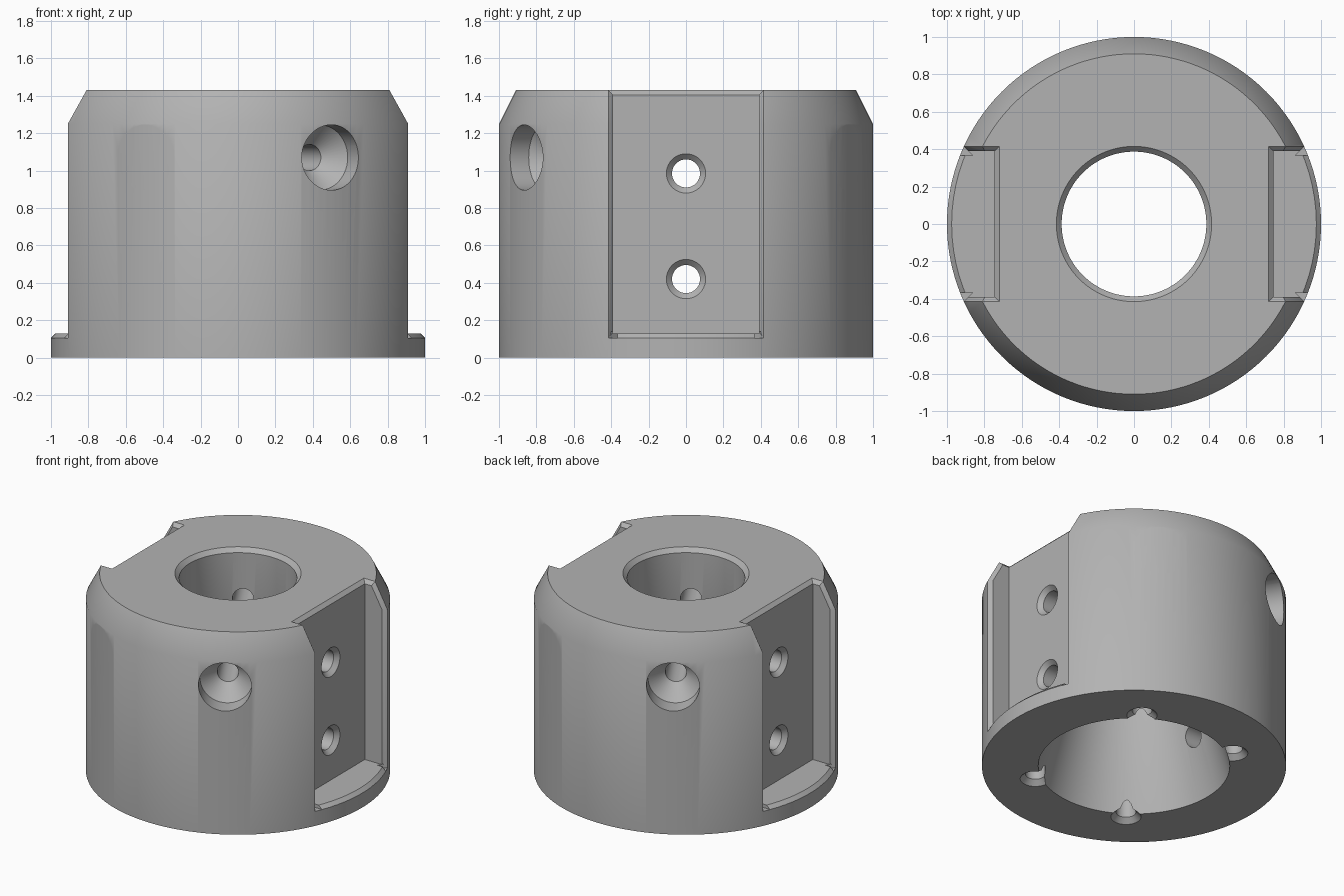
import bpy, bmesh
from math import cos, sin, sqrt, radians, tau
from mathutils import Matrix, Vector

cube = bpy.data.objects.get("Cube")
if cube:
    bpy.data.objects.remove(cube, do_unlink=True)

steel = bpy.data.materials.new("grey_metal")
steel.use_nodes = True
grey = (0.45, 0.45, 0.45, 1)
steel.diffuse_color = grey
steel.node_tree.nodes["Principled BSDF"].inputs["Base Color"].default_value = grey


def finish(bm, name):
    bmesh.ops.recalc_face_normals(bm, faces=bm.faces)
    mesh = bpy.data.meshes.new(name)
    bm.to_mesh(mesh)
    bm.free()
    mesh.materials.append(steel)
    obj = bpy.data.objects.new(name, mesh)
    bpy.context.collection.objects.link(obj)
    return obj


def lathe(name, profile, segments, matrix=Matrix()):
    """Revolve a closed (radius, height) outline about z."""
    bm = bmesh.new()
    vs = [bm.verts.new((r, 0, z)) for r, z in profile]
    n = len(vs)
    edges = [bm.edges.new((vs[i], vs[(i + 1) % n])) for i in range(n)
             if profile[i][0] > 0 or profile[(i + 1) % n][0] > 0]
    bmesh.ops.spin(bm, geom=vs + edges, cent=(0, 0, 0), axis=(0, 0, 1),
                   angle=tau, steps=segments)
    bmesh.ops.remove_doubles(bm, verts=bm.verts, dist=1e-5)
    bm.transform(matrix)
    return finish(bm, name)


def loft(name, sections):
    """Join equal rings of points into a closed solid."""
    bm = bmesh.new()
    rings = [[bm.verts.new(p) for p in s] for s in sections]
    n = len(rings[0])
    for a, b in zip(rings, rings[1:]):
        for i in range(n):
            j = (i + 1) % n
            bm.faces.new((a[i], a[j], b[j], b[i]))
    bm.faces.new(rings[0][::-1])
    bm.faces.new(rings[-1])
    return finish(bm, name)


def rect(x0, x1, half, z):
    return [(x0, -half, z), (x1, -half, z), (x1, half, z), (x0, half, z)]


def cut(cutter):
    mod = body.modifiers.new("cut", "BOOLEAN")
    mod.operation = "DIFFERENCE"
    mod.solver = "EXACT"
    mod.object = cutter
    bpy.context.view_layer.objects.active = body
    bpy.ops.object.modifier_apply(modifier=mod.name)
    bpy.data.objects.remove(cutter, do_unlink=True)


def along(angle):
    d = Vector((cos(angle), sin(angle), 0))
    return d.to_track_quat("Z", "Y").to_matrix().to_4x4()


# Collar body: tapered bore, chamfered top rim
TOP = 1.43
body = lathe("collar_body", [
    (0.63, 0), (1, 0), (1, 1.25), (0.91, TOP), (0.415, TOP),
    (0.387, TOP - 0.03), (0.387, 0.88)], 128)

# Side pockets with a bevelled border
EDGE = 0.415
FLOOR = 0.745
LEDGE = 0.13
C = 0.025
for side in (0, 1):
    turn = Matrix.Rotation(side * tau / 2, 4, "Z")

    def place(sections):
        return [[turn @ Vector(p) for p in s] for s in sections]

    cut(loft("pocket", place([rect(FLOOR, 1.2, EDGE - C, LEDGE),
                              rect(FLOOR, 1.2, EDGE - C, TOP + 0.2)])))
    cut(loft("pocket_top_bevel", place([
        rect(FLOOR + C, 1.2, EDGE - 2 * C, TOP - 2 * C),
        rect(FLOOR - 2 * C, 1.2, EDGE + C, TOP + C)])))
    # Bevel along both upright edges, following the rim taper
    for s in (-1, 1):
        rings = []
        for z, r in ((LEDGE - C, 1), (1.25, 1), (TOP + 0.018, 0.901)):
            x = sqrt(r * r - EDGE * EDGE)
            rings.append([(x - 2 * C, s * (EDGE - 2 * C), z),
                          (x + C, s * (EDGE + C), z),
                          (x + C, s * (EDGE - 2 * C), z)])
        cut(loft("pocket_side_bevel", place(rings)))
    # Bevel along the curved ledge
    arcs = []
    for i in range(13):
        a = radians(-24.3 + 48.6 * i / 12)
        arcs.append([(r * cos(a), r * sin(a), z) for r, z in (
            (0.965, LEDGE + 0.01), (1.03, LEDGE - 0.055), (1.03, LEDGE + 0.01))])
    cut(loft("ledge_bevel", place(arcs)))

    # Countersunk screw holes through the pocket floor
    for z in (0.42, 0.985):
        cut(lathe("pocket_hole", [
            (0, 0.2), (0.075, 0.2), (0.075, FLOOR - 0.03), (0.105, FLOOR),
            (0.105, 0.9), (0, 0.9)], 40,
            Matrix.Translation((0, 0, z)) @ along(side * tau / 2)))

# Counterbored radial holes near the rim
for deg in (60, 120, 240, 300):
    cut(lathe("radial_hole", [
        (0, 0.2), (0.07, 0.2), (0.07, 0.765), (0.175, 0.87),
        (0.175, 1.2), (0, 1.2)], 48,
        Matrix.Translation((0, 0, 1.07)) @ along(radians(deg))))

# Countersunk blind holes in the underside, breaking into the bore
for sx in (-1, 1):
    for sy in (-1, 1):
        a = radians(54.5)
        cut(lathe("base_hole", [
            (0, -0.04), (0.14, -0.04), (0.065, 0.035), (0.065, 0.4), (0, 0.44)],
            32, Matrix.Translation((sx * 0.67 * cos(a), sy * 0.67 * sin(a), 0))))

# Smooth round walls, crisp machined edges
bpy.ops.object.select_all(action="DESELECT")
body.select_set(True)
bpy.context.view_layer.objects.active = body
bpy.ops.object.shade_smooth_by_angle(angle=radians(28))
